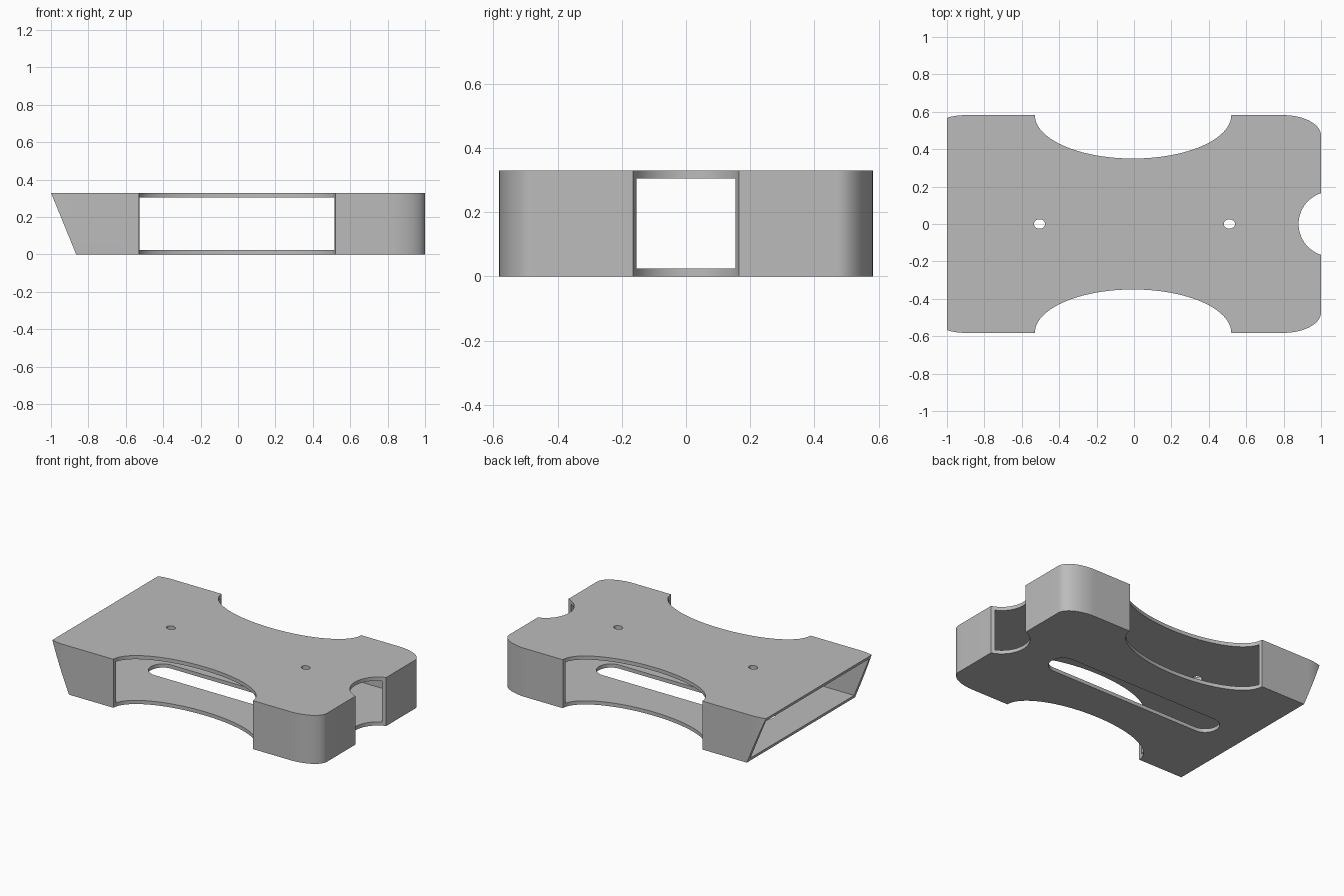
import bpy
import bmesh
from math import cos, sin, pi, radians
from mathutils import Vector

cube = bpy.data.objects.get("Cube")
if cube:
    bpy.data.objects.remove(cube)

HEIGHT = 0.33
WALL = 0.025
HALF_WIDTH = 0.582

grey = bpy.data.materials.new("plain_grey")
grey.use_nodes = True
colour = (0.5, 0.5, 0.5, 1)
grey.diffuse_color = colour
grey.node_tree.nodes["Principled BSDF"].inputs["Base Color"].default_value = colour


def arc(cx, cy, rx, ry, start, end, steps):
    """Points on an elliptical arc, angles in degrees."""
    angles = [radians(start + (end - start) * i / steps) for i in range(steps + 1)]
    return [(cx + rx * cos(a), cy + ry * sin(a)) for a in angles]


def ellipse(cx, cy, rx, ry, steps=96):
    return arc(cx, cy, rx, ry, 0, 360, steps)[:-1]


def rounded_box(x0, x1, half_y, rx, ry):
    """Rectangle outline with elliptical corners."""
    points = []
    for i, (cx, cy) in enumerate([(x1 - rx, half_y - ry), (x0 + rx, half_y - ry),
                                  (x0 + rx, ry - half_y), (x1 - rx, ry - half_y)]):
        points += arc(cx, cy, rx, ry, 90 * i, 90 * i + 90, 20)
    return points


def prism(name, outline, z0, z1):
    """Extrude a flat outline from z0 to z1."""
    bm = bmesh.new()
    base = bm.faces.new([bm.verts.new((x, y, z0)) for x, y in outline])
    top = bmesh.ops.extrude_face_region(bm, geom=[base])["geom"]
    verts = [v for v in top if isinstance(v, bmesh.types.BMVert)]
    bmesh.ops.translate(bm, verts=verts, vec=(0, 0, z1 - z0))
    bmesh.ops.recalc_face_normals(bm, faces=bm.faces)
    mesh = bpy.data.meshes.new(name)
    bm.to_mesh(mesh)
    bm.free()
    obj = bpy.data.objects.new(name, mesh)
    bpy.context.collection.objects.link(obj)
    return obj


# Solid sleeve, with its open end sliced on a slant
sleeve = prism("sleeve", rounded_box(-1.1, 1, HALF_WIDTH, 0.2, 0.11), 0, HEIGHT)
sleeve.data.materials.append(grey)
bm = bmesh.new()
bm.from_mesh(sleeve.data)
cut = bmesh.ops.bisect_plane(bm, geom=bm.verts[:] + bm.edges[:] + bm.faces[:],
                             plane_co=Vector((-1, 0, HEIGHT)),
                             plane_no=Vector((-HEIGHT, 0, -0.135)), clear_outer=True)
rim = [e for e in cut["geom_cut"] if isinstance(e, bmesh.types.BMEdge)]
bmesh.ops.holes_fill(bm, edges=rim, sides=0)
bmesh.ops.recalc_face_normals(bm, faces=bm.faces)
bm.to_mesh(sleeve.data)
bm.free()

# Hollow inside, open at the slanted end
cutters = [prism("cavity", rounded_box(-1.1 - WALL, 1 - WALL, HALF_WIDTH - WALL,
                                       0.2 - WALL, 0.11 - WALL), WALL, HEIGHT - WALL)]
# Curved waists on both long sides
for side, y in (("right", -HALF_WIDTH), ("left", HALF_WIDTH)):
    cutters.append(prism(side + "_waist", ellipse(-0.005, y, 0.525, 0.232), -0.1, 0.5))
# Thumb notch in the closed end
cutters.append(prism("thumb_notch", ellipse(1.053, 0, 0.173, 0.173), -0.1, 0.5))
# Long slot in the floor
slot = arc(0.565, 0, 0.09, 0.09, -90, 90, 24) + arc(-0.565, 0, 0.09, 0.09, 90, 270, 24)
cutters.append(prism("floor_slot", slot, -0.1, 0.1))
# Two small holes in the top
for x in (-0.505, 0.51):
    cutters.append(prism("top_hole", ellipse(x, 0, 0.03, 0.025, 32), 0.2, 0.5))

bpy.context.view_layer.objects.active = sleeve
for cutter in cutters:
    mod = sleeve.modifiers.new(cutter.name, "BOOLEAN")
    mod.operation = "DIFFERENCE"
    mod.solver = "EXACT"
    mod.object = cutter
    bpy.ops.object.modifier_apply(modifier=mod.name)
    bpy.data.objects.remove(cutter)

bpy.ops.object.select_all(action="DESELECT")
sleeve.select_set(True)
bpy.ops.object.shade_smooth_by_angle(angle=radians(30))
